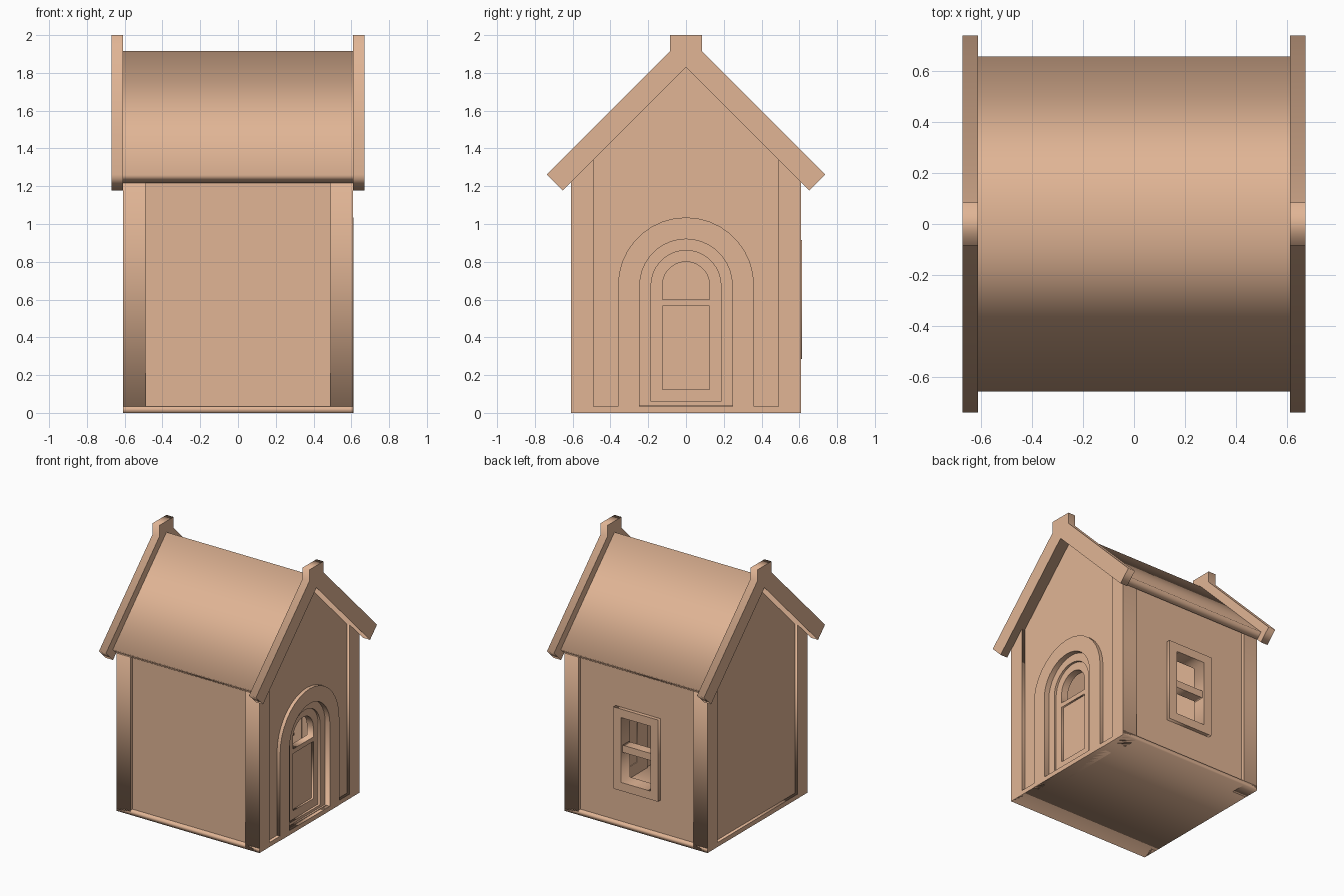
import bpy
from math import cos, sin, pi
from mathutils import Matrix

if "Cube" in bpy.data.objects:
    bpy.data.objects.remove(bpy.data.objects["Cube"])

mat = bpy.data.materials.new("tan_wood")
mat.diffuse_color = (0.75, 0.46, 0.30, 1)
mat.use_nodes = True
mat.node_tree.nodes["Principled BSDF"].inputs["Base Color"].default_value = mat.diffuse_color


def plate(name, axis, lo, hi, *loops):
    """Fill outlines (first is outer, rest are holes) and extrude from lo to hi along axis.
    Outline points are (y, z) for axis 'x' and (x, z) for axis 'y'."""
    cu = bpy.data.curves.new(name + "_profile", 'CURVE')
    cu.dimensions, cu.fill_mode, cu.extrude = '2D', 'BOTH', (hi - lo) / 2
    for loop in loops:
        sp = cu.splines.new('POLY')
        sp.points.add(len(loop) - 1)
        for p, (u, v) in zip(sp.points, loop):
            p.co = (u, v, 0, 1)
        sp.use_cyclic_u = True
    tmp = bpy.data.objects.new(name + "_profile", cu)
    bpy.context.collection.objects.link(tmp)
    dg = bpy.context.evaluated_depsgraph_get()
    me = bpy.data.meshes.new_from_object(tmp.evaluated_get(dg))
    bpy.data.objects.remove(tmp)
    bpy.data.curves.remove(cu)
    mid = (lo + hi) / 2
    if axis == 'x':
        m = Matrix(((0, 0, 1, mid), (1, 0, 0, 0), (0, 1, 0, 0), (0, 0, 0, 1)))
    else:
        m = Matrix(((1, 0, 0, 0), (0, 0, -1, mid), (0, 1, 0, 0), (0, 0, 0, 1)))
    me.transform(m)
    me.name = name
    me.materials.clear()
    me.materials.append(mat)
    ob = bpy.data.objects.new(name, me)
    bpy.context.collection.objects.link(ob)
    return ob


def rect(u0, u1, v0, v1):
    return [(u0, v0), (u1, v0), (u1, v1), (u0, v1)]


def arch(r, base, centre=0.675, n=18):
    top = [(r * cos(pi * i / n), centre + r * sin(pi * i / n)) for i in range(n + 1)]
    return [(r, base)] + top + [(-r, base)]


def mirrored(half):
    """Complete a right-hand half outline with its mirror image."""
    return half + [(-u, v) for u, v in reversed(half) if u > 0]


W, T = 0.585, 0.51      # outer and inner wall planes

# Floor slab
plate("floor_slab", 'x', -0.61, 0.61, rect(-0.61, 0.61, 0, 0.035))

# Gable walls, the right one with the door opening
gable = mirrored([(0, 1.84), (W, 1.84 - W), (W, 0.03)])
plate("gable_wall_left", 'x', -W, -T, gable)
plate("gable_wall_right", 'x', T, W, gable, arch(0.25, 0.04))

# Long walls, the back one with the window opening
plate("front_wall", 'y', -W, -T, rect(-W, W, 0.03, 1.29))
plate("back_wall", 'y', T, W, rect(-W, W, 0.03, 1.29), rect(-0.13, 0.13, 0.35, 0.85))

# Corner posts, cut to the roof slope
for sx in (-1, 1):
    for sy in (-1, 1):
        x0, x1 = sorted((sx * 0.49, sx * 0.61))
        post = [(sy * 0.49, 0), (sy * 0.61, 0), (sy * 0.61, 1.22), (sy * 0.49, 1.34)]
        plate("corner_post", 'x', x0, x1, post)

# Roof and barge boards with square peaks
plate("roof", 'x', -0.615, 0.615,
      mirrored([(0, 1.915), (0.655, 1.26), (0.6125, 1.2175), (0, 1.83)]))
barge = mirrored([(0.085, 2.0), (0.085, 1.915), (0.737, 1.263), (0.652, 1.178), (0, 1.83)])
for name, x0 in (("barge_board_left", -0.67), ("barge_board_right", 0.61)):
    plate(name, 'x', x0, x0 + 0.06, barge)

# Arched door surround, door rim, leaf with light, and recessed lower panel
plate("door_surround", 'x', 0.51, 0.612, arch(0.36, 0), arch(0.245, 0.035))
plate("door_rim", 'x', 0.50, 0.572, arch(0.246, 0.03), arch(0.185, 0.06))
plate("door_leaf", 'x', 0.50, 0.555, arch(0.19, 0.055),
      arch(0.125, 0.60), rect(-0.125, 0.125, 0.125, 0.565))
plate("door_lower_panel", 'x', 0.505, 0.54, rect(-0.13, 0.13, 0.12, 0.57))

# Back window frame and crossbar
plate("window_frame", 'y', 0.505, 0.614,
      rect(-0.19, 0.19, 0.285, 0.915), rect(-0.125, 0.125, 0.35, 0.85))
plate("window_crossbar", 'y', 0.52, 0.595, rect(-0.13, 0.13, 0.575, 0.63))
